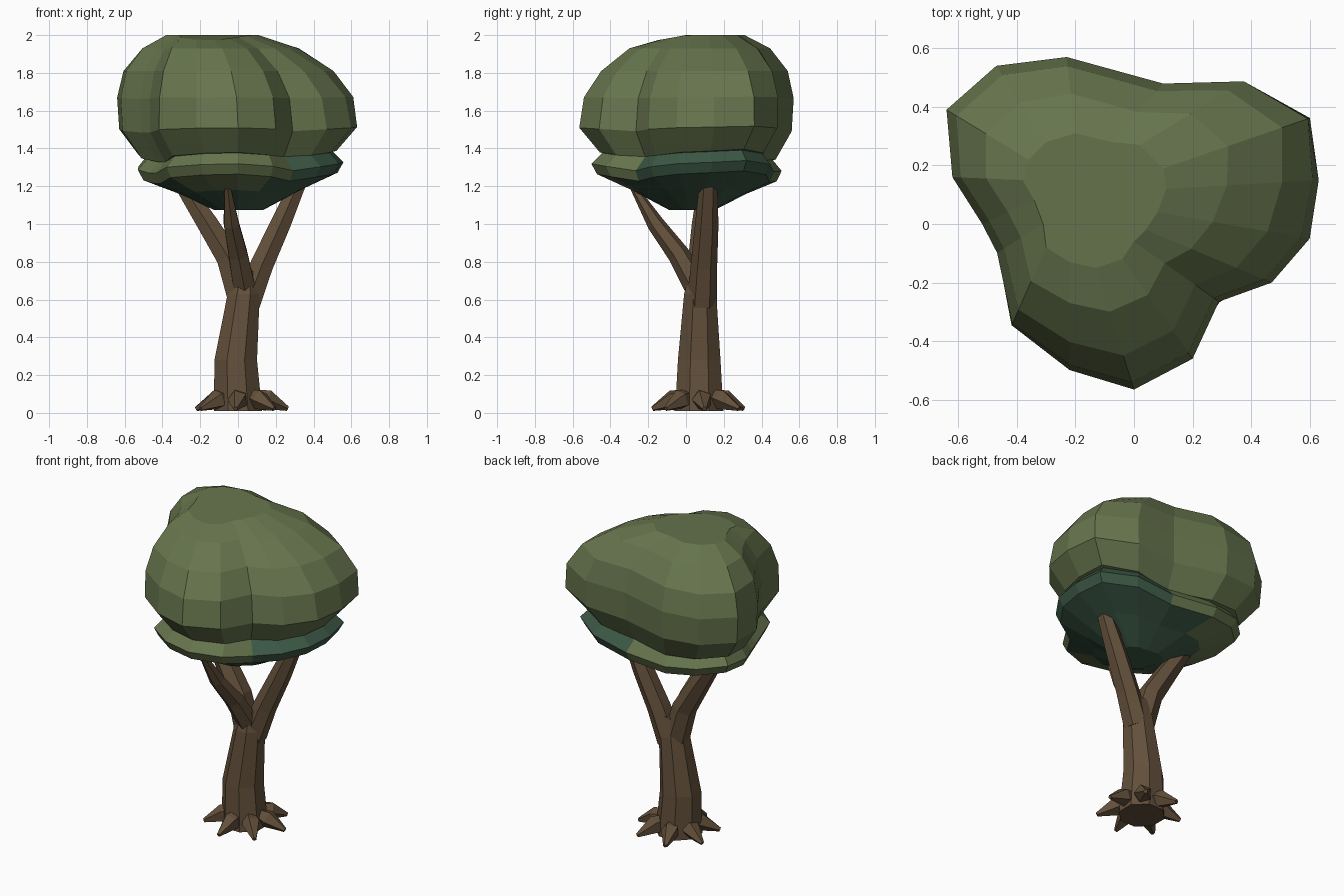
import bpy, bmesh, math
from mathutils import Vector

if "Cube" in bpy.data.objects:
    bpy.data.objects.remove(bpy.data.objects["Cube"])


def material(name, rgb):
    m = bpy.data.materials.new(name)
    m.diffuse_color = (*rgb, 1)
    m.use_nodes = True
    m.node_tree.nodes["Principled BSDF"].inputs["Base Color"].default_value = m.diffuse_color
    return m


BARK = material("bark brown", (0.123, 0.079, 0.043))
LEAF = material("leaf green", (0.135, 0.178, 0.075))
SHADE = material("deep teal green", (0.045, 0.097, 0.060))


def loft(name, rings, mats, rule=None):
    """Skin a list of equal-length rings and cap both ends."""
    bm = bmesh.new()
    vs = [[bm.verts.new(p) for p in ring] for ring in rings]
    n = len(vs[0])
    for a, b in zip(vs, vs[1:]):
        for i in range(n):
            j = (i + 1) % n
            bm.faces.new((a[i], a[j], b[j], b[i]))
    bm.faces.new(vs[0])
    bm.faces.new(vs[-1])
    bmesh.ops.recalc_face_normals(bm, faces=bm.faces)
    if rule:
        for f in bm.faces:
            f.material_index = rule(f)
    me = bpy.data.meshes.new(name)
    bm.to_mesh(me)
    bm.free()
    for m in mats:
        me.materials.append(m)
    ob = bpy.data.objects.new(name, me)
    bpy.context.collection.objects.link(ob)
    return ob


def tube(name, path, radii, sides=6, level=False):
    """Tapered faceted limb along a path."""
    pts = [Vector(p) for p in path]
    rings = []
    for k, (p, r) in enumerate(zip(pts, radii)):
        t = pts[min(k + 1, len(pts) - 1)] - pts[max(k - 1, 0)]
        t = Vector((0, 0, 1)) if level else t.normalized()
        ref = Vector((0, 1, 0)) if abs(t.z) > 0.5 else Vector((0, 0, 1))
        u = ref.cross(t).normalized()
        v = t.cross(u)
        rings.append([p + r * (u * math.cos(a) + v * math.sin(a))
                      for a in (2 * math.pi * (i + 0.5) / sides for i in range(sides))])
    return loft(name, rings, [BARK])


# Trunk and three branches
tube("trunk", [(0, 0.07, 0.01), (-0.012, 0.07, 0.28), (0.03, 0.075, 0.63), (0.04, 0.08, 0.75)],
     [0.138, 0.122, 0.092, 0.06], 8, level=True)
tube("right_branch", [(0.05, 0.085, 0.58), (0.125, 0.095, 0.78), (0.225, 0.11, 1.0), (0.335, 0.12, 1.25)],
     [0.078, 0.07, 0.062, 0.045])
tube("left_branch", [(0.02, 0.08, 0.58), (-0.05, 0.085, 0.82), (-0.16, 0.095, 1.0), (-0.29, 0.11, 1.2)],
     [0.078, 0.073, 0.064, 0.048])
tube("front_branch", [(0.03, 0.05, 0.68), (0.0, -0.04, 0.84), (-0.035, -0.16, 1.0), (-0.055, -0.275, 1.19)],
     [0.066, 0.058, 0.046, 0.02])

# Spiky roots around the foot
for k in range(7):
    a = math.radians(-45 + k * 360 / 7)
    d = Vector((math.cos(a), math.sin(a), 0))
    c = Vector((0.015, 0.07, 0))
    tube(f"root_{k + 1}", [c + d * 0.07 + Vector((0, 0, 0.09)), c + d * 0.14 + Vector((0, 0, 0.07)),
                           c + d * 0.25 + Vector((0, 0, 0.022))], [0.035, 0.055, 0.013], 5)

# Canopy: three-lobed widest outline and the flat crown it rises to
OUTLINE = [(-.64, .39), (-.47, .54), (-.23, .57), (.1, .48), (.38, .49), (.61, .365),
           (.635, .15), (.6, -.05), (.47, -.2), (.29, -.265), (.2, -.46), (0, -.565),
           (-.22, -.5), (-.42, -.35), (-.47, -.1), (-.52, 0), (-.62, .16)]
CROWN = [(-.36, .22), (-.3, .28), (-.2, .31), (-.08, .28), (.02, .27), (.1, .19),
         (.11, .12), (.08, .04), (.04, -.02), (0, -.06), (-.04, -.12), (-.13, -.15),
         (-.22, -.13), (-.3, -.08), (-.31, 0), (-.34, .08), (-.38, .15)]
MID = Vector((0, 0.04))


def sag(v):
    """1 toward the back left, fading to 0 at right angles to it."""
    return max(0, math.cos(math.atan2(v.y, v.x) - math.radians(150)))


def wave(p, amount):
    """Rows rise under the lobes and dip in the valleys."""
    v = Vector(p) - MID
    return amount * (v.length - 0.56 - 0.2 * sag(v))


def scaled(s, z, amount=0.0, fill=0.0):
    """Outline scaled about its middle; fill evens out lobes and valleys."""
    ring = []
    for p in OUTLINE:
        v = Vector(p) - MID
        r = v.length + fill * (0.57 - v.length - 0.07 * sag(v))
        q = MID + v.normalized() * r * s
        ring.append((q.x, q.y, z + wave(p, amount)))
    return ring


# Fractions from crown to outline: front-right side is sloped, back-left side is steep
rings = []
for z, f_slope, f_steep, w in [(2.0, 0, 0, 0), (1.93, .36, .52, 0), (1.81, .72, .88, 0),
                               (1.67, .94, 1, 0.03), (1.505, 1, .96, 0.1)]:
    ring = []
    for o, c in zip(OUTLINE, CROWN):
        s = min(1, max(0, 0.5 + (o[1] - 0.65 * o[0]) * 1.1))
        q = Vector(c).lerp(Vector(o), f_slope + (f_steep - f_slope) * s)
        tilt = 0.18 * min(0, c[1]) if z == 2.0 else 0
        ring.append((q.x, q.y, z + wave(o, w) + tilt))
    rings.append(ring)
rings += [scaled(0.82, 1.37, 0.2), scaled(0.6, 1.34, 0.2)]
loft("canopy_dome", rings, [LEAF])


# Flared skirt below: green rim, teal on the right side and underneath
def skirt_colour(f):
    c = f.calc_center_median()
    az = math.degrees(math.atan2(c.y - MID.y, c.x - MID.x))
    return 1 if -58 < az < 66 or (c.xy - MID).length < 0.385 and f.normal.z < -0.7 else 0


loft("canopy_skirt", [scaled(0.78, 1.385, 0.2, 0.2), scaled(0.91, 1.31, 0.2, 0.3),
                      scaled(0.86, 1.255, 0.2, 0.3), scaled(0.55, 1.175, 0.1, 0.3),
                      scaled(0.22, 1.075, 0, 0.3)], [LEAF, SHADE], skirt_colour)
